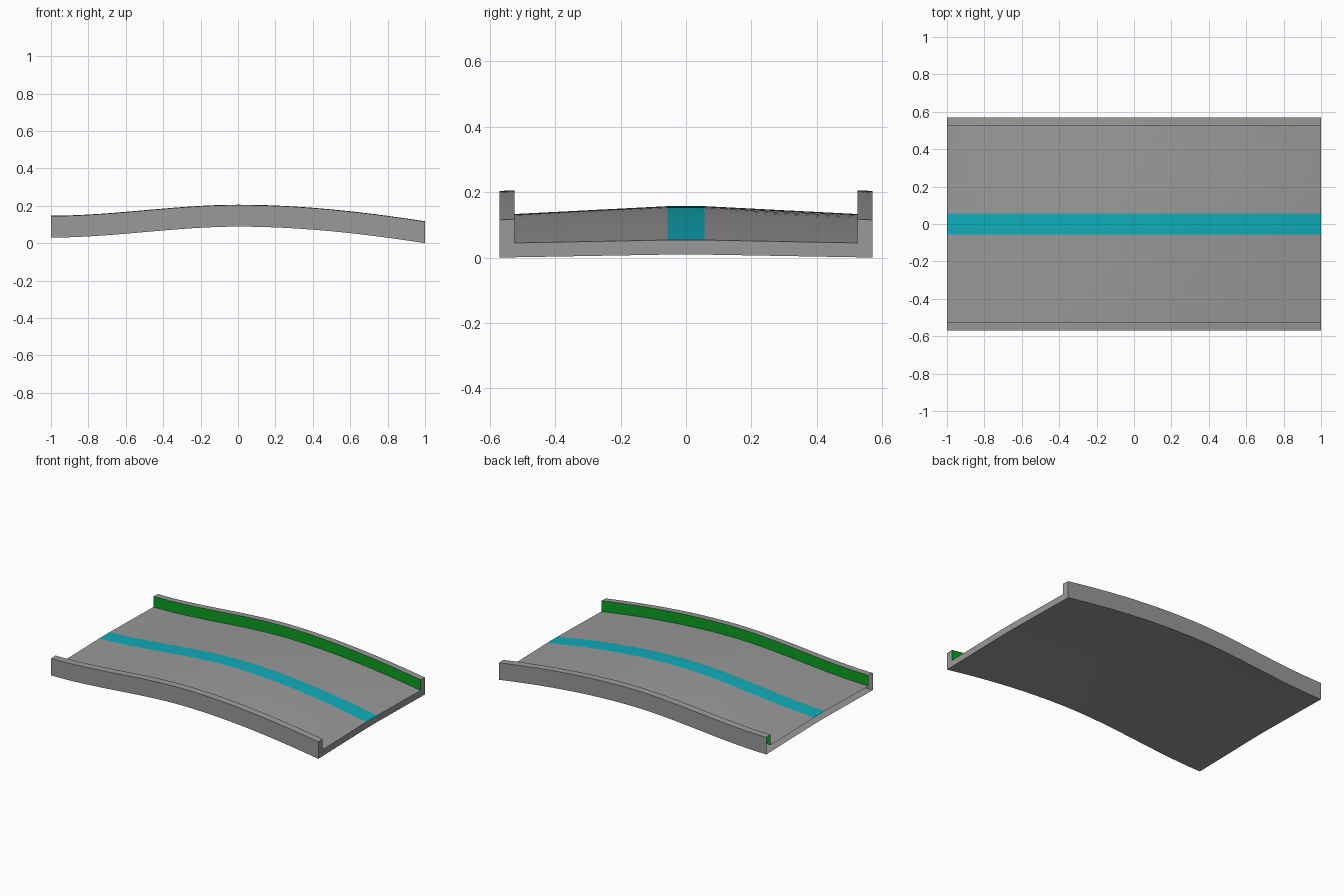
import bpy, bmesh

if "Cube" in bpy.data.objects:
    bpy.data.objects.remove(bpy.data.objects["Cube"])

SEG = 40


def hermite(t, a, b, ma, mb):
    return (a * (2*t**3 - 3*t**2 + 1) + b * (3*t**2 - 2*t**3)
            + ma * (t**3 - 2*t**2 + t) + mb * (t**3 - t**2))


# Height of the lower outer edge along the road: gentle start, hump, falling end
def base(x):
    if x < 0:
        return hermite(x + 1, 0.030, 0.0885, 0.0, 0.0)
    return hermite(x, 0.0885, 0.0, 0.0, -0.155)


# Half cross-section: (y, z, share of crown), from bottom centre to top centre
HALF = [(0.057, 0.0, 1.0), (0.57, 0.0, 0.0), (0.57, 0.115, 0.0),
        (0.524, 0.117, 0.0), (0.524, 0.0445, 0.0), (0.057, 0.0445, 1.0)]
SECTION = HALF + [(-y, z, c) for y, z, c in reversed(HALF)]
# Edge of the section -> material slot (1 = stripe, 2 = inner kerb face)
PAINT = {5: 1, 3: 2, 7: 2}


def material(name, color):
    m = bpy.data.materials.new(name)
    m.diffuse_color = color
    m.use_nodes = True
    m.node_tree.nodes["Principled BSDF"].inputs["Base Color"].default_value = m.diffuse_color
    return m


# Road: closed section swept along the hump, with painted stripe and kerbs
bm = bmesh.new()
rings = []
for i in range(SEG + 1):
    x = -1 + 2 * i / SEG
    crown = 0.009 + 0.015 * (1 - x * x)
    rings.append([bm.verts.new((x, y, base(x) + z + c * crown))
                  for y, z, c in SECTION])
n = len(SECTION)
for a, b in zip(rings, rings[1:]):
    for k in range(n):
        j = (k + 1) % n
        f = bm.faces.new((a[k], a[j], b[j], b[k]))
        f.material_index = PAINT.get(k, 0)
        f.smooth = True

# End cap on the right only: the left end is open
bm.faces.new(rings[-1])
bmesh.ops.recalc_face_normals(bm, faces=bm.faces)

mesh = bpy.data.meshes.new("humped_road")
bm.to_mesh(mesh)
bm.free()
mesh.materials.append(material("asphalt_grey", (0.32, 0.32, 0.32, 1)))
mesh.materials.append(material("stripe_teal", (0.005, 0.42, 0.50, 1)))
mesh.materials.append(material("kerb_green", (0.004, 0.35, 0.016, 1)))
road = bpy.data.objects.new("humped_road", mesh)
bpy.context.collection.objects.link(road)
bpy.context.view_layer.objects.active = road
road.select_set(True)
bpy.ops.object.shade_smooth_by_angle(angle=0.52)
